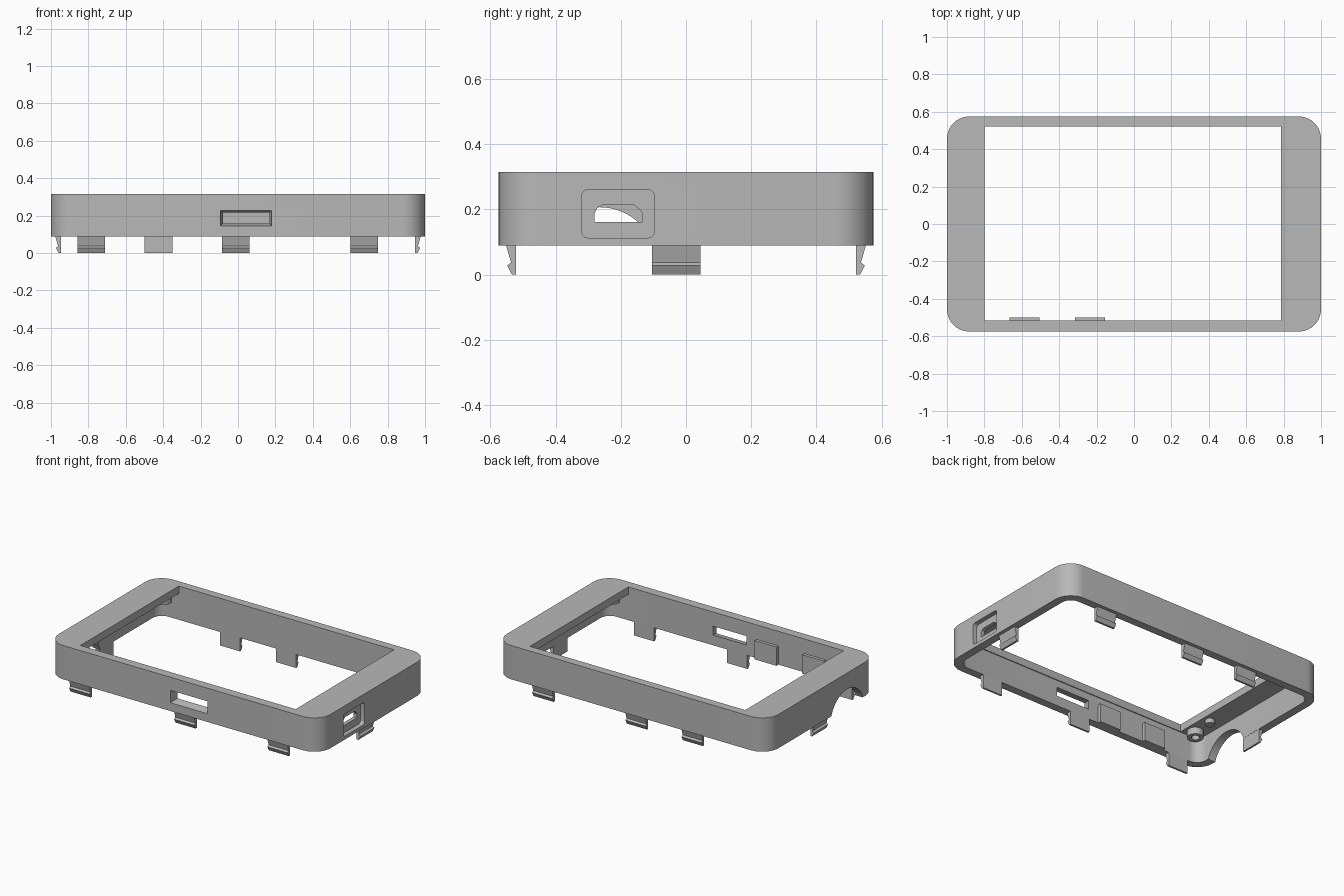
import bpy, bmesh, math

if "Cube" in bpy.data.objects:
    bpy.data.objects.remove(bpy.data.objects["Cube"], do_unlink=True)

grey = bpy.data.materials.new("plain_grey")
grey.use_nodes = True
colour = (0.48, 0.48, 0.48, 1)
grey.diffuse_color = colour
grey.node_tree.nodes["Principled BSDF"].inputs["Base Color"].default_value = colour


def loft(name, loops):
    """Closed solid through matching 3D loops, capped at both ends."""
    bm = bmesh.new()
    rings = [[bm.verts.new(p) for p in loop] for loop in loops]
    n = len(rings[0])
    for a, b in zip(rings, rings[1:]):
        for i in range(n):
            j = (i + 1) % n
            bm.faces.new((a[i], a[j], b[j], b[i]))
    bm.faces.new(rings[0])
    bm.faces.new(rings[-1])
    bmesh.ops.recalc_face_normals(bm, faces=bm.faces)
    mesh = bpy.data.meshes.new(name)
    bm.to_mesh(mesh)
    bm.free()
    mesh.materials.append(grey)
    ob = bpy.data.objects.new(name, mesh)
    bpy.context.collection.objects.link(ob)
    return ob


def rounded(u0, u1, v0, v1, r, seg=10):
    """2D rectangle with rounded corners."""
    pts = []
    corners = ((u1 - r, v1 - r), (u0 + r, v1 - r), (u0 + r, v0 + r), (u1 - r, v0 + r))
    for k, (cu, cv) in enumerate(corners):
        for s in range(seg + 1):
            a = (k + s / seg) * math.pi / 2
            pts.append((cu + r * math.cos(a), cv + r * math.sin(a)))
    return pts


def rect(u0, u1, v0, v1):
    return [(u0, v0), (u1, v0), (u1, v1), (u0, v1)]


def circle(cu, cv, r, n=32):
    return [(cu + r * math.cos(math.tau * i / n), cv + r * math.sin(math.tau * i / n))
            for i in range(n)]


def at_x(pts, x):
    return [(x, u, v) for u, v in pts]


def at_y(pts, y):
    return [(u, y, v) for u, v in pts]


def at_z(pts, z):
    return [(u, v, z) for u, v in pts]


def activate(ob):
    bpy.ops.object.select_all(action='DESELECT')
    ob.select_set(True)
    bpy.context.view_layer.objects.active = ob


def cut(target, cutter):
    mod = target.modifiers.new("cut", 'BOOLEAN')
    mod.operation = 'DIFFERENCE'
    mod.solver = 'EXACT'
    mod.object = cutter
    activate(target)
    bpy.ops.object.modifier_apply(modifier=mod.name)
    bpy.data.objects.remove(cutter, do_unlink=True)


def smooth(ob):
    activate(ob)
    bpy.ops.object.shade_smooth_by_angle(angle=math.radians(30))


BASE, TOP, PLATE = 0.09, 0.315, 0.265

# Bezel shell: rounded box, hollow below, window through the top plate
shell = rounded(-1, 1, -0.575, 0.575, 0.12)
bezel = loft("bezel_frame", [at_z(shell, BASE), at_z(shell, TOP)])
hollow = rounded(-0.945, 0.945, -0.521, 0.521, 0.07)
cut(bezel, loft("hollow_cutter", [at_z(hollow, 0), at_z(hollow, PLATE)]))
window = rect(-0.8, 0.785, -0.515, 0.52)
cut(bezel, loft("window_cutter", [at_z(window, 0.2), at_z(window, 0.4)]))

# Tapered card slot in the front wall
cut(bezel, loft("slot_cutter", [at_y(rect(-0.095, 0.18, 0.145, 0.228), -0.576),
                                at_y(rect(-0.078, 0.165, 0.16, 0.215), -0.51)]))

# Right side port: shallow rounded recess with a smaller opening
recess = rounded(-0.32, -0.097, 0.113, 0.261, 0.02, 5)
cut(bezel, loft("recess_cutter", [at_x(recess, 1.05), at_x(recess, 0.97)]))
opening = [(-0.281, 0.162), (-0.134, 0.162), (-0.134, 0.188), (-0.142, 0.2),
           (-0.16, 0.214), (-0.256, 0.214), (-0.272, 0.205), (-0.281, 0.188)]
cut(bezel, loft("opening_cutter", [at_x(opening, 1.05), at_x(opening, 0.9)]))

# Arched cable notch in the left wall
arch = circle(-0.265, 0.032, 0.175, 64)
cut(bezel, loft("notch_cutter", [at_x(arch, -1.05), at_x(arch, -0.9)]))
smooth(bezel)

# Snap clips: profile is (distance inside the outer wall, height)
CLIP = [(0.023, BASE), (0.038, 0.037), (0.026, 0.028), (0.041, 0), (0.054, 0), (0.054, BASE)]


def clip(name, side, centre, half=0.074):
    loops = []
    for along in (centre - half, centre + half):
        if side in ("front", "back"):
            s = -1 if side == "front" else 1
            loops.append([(along, s * (0.575 - d), z) for d, z in CLIP])
        else:
            s = -1 if side == "left" else 1
            loops.append([(s * (1 - d), along, z) for d, z in CLIP])
    loft(name, loops)


for side, centres in (("front", (-0.785, -0.012, 0.675)),
                      ("back", (-0.425, -0.012, 0.675)),
                      ("left", (-0.03,)), ("right", (-0.03,))):
    for i, c in enumerate(centres):
        clip(f"{side}_clip_{i + 1}", side, c)

# Spacer pads on the inside of the front wall
for i, x in enumerate((-0.235, -0.585)):
    pad = rect(x - 0.08, x + 0.08, BASE, 0.215)
    loft(f"spacer_pad_{i + 1}", [at_y(pad, -0.53), at_y(pad, -0.5)])


# Hollow corner bosses under the top plate
def boss(name, x, y, r, bore, low):
    smooth(loft(name, [at_z(circle(x, y, r), PLATE + 0.01), at_z(circle(x, y, r), low),
                       at_z(circle(x, y, bore), low), at_z(circle(x, y, bore), PLATE - 0.005)]))


for sx in (-1, 1):
    for sy in (-1, 1):
        boss(f"{'left' if sx < 0 else 'right'}_{'front' if sy < 0 else 'back'}_boss",
             sx * 0.865, sy * 0.455, 0.05, 0.025, 0.22)

# Small locating peg beside the notch
peg = circle(-0.85, -0.3, 0.03, 24)
smooth(loft("locating_peg", [at_z(peg, PLATE + 0.01), at_z(peg, 0.235)]))
